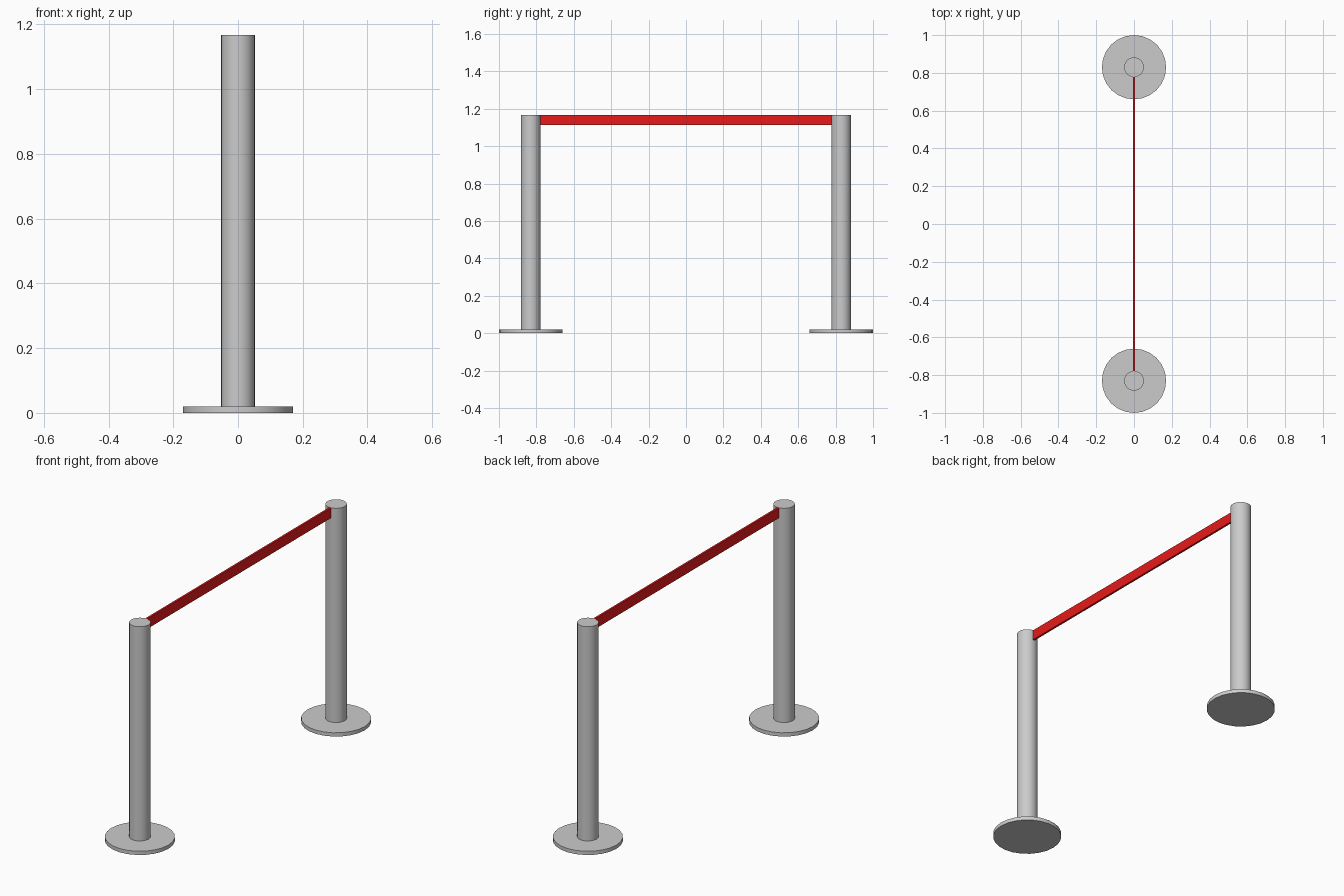
import bpy

if "Cube" in bpy.data.objects:
    bpy.data.objects.remove(bpy.data.objects["Cube"])

SIDES = 24
POST_Y, POST_R, BASE_R = 0.83, 0.052, 0.17
BASE_H, TOP = 0.02, 1.167


def cylinder(name, radius, y, z0, z1):
    bpy.ops.mesh.primitive_cylinder_add(
        vertices=SIDES, radius=radius, depth=z1 - z0, location=(0, y, (z0 + z1) / 2))
    obj = bpy.context.object
    obj.name = name
    bpy.ops.object.shade_smooth_by_angle()
    return obj


# Two posts, each on a round floor plate
for label, side in (("front", -1), ("back", 1)):
    cylinder(label + "_base", BASE_R, side * POST_Y, 0, BASE_H)
    cylinder(label + "_post", POST_R, side * POST_Y, BASE_H, TOP)

# Red belt stretched between the post tops
belt_bottom, belt_top = 1.112, 1.166
bpy.ops.mesh.primitive_cube_add(size=1, location=(0, 0, (belt_bottom + belt_top) / 2))
belt = bpy.context.object
belt.name = "belt"
belt.scale = (0.011, 2 * (POST_Y - POST_R + 0.003), belt_top - belt_bottom)
bpy.ops.object.transform_apply(location=False, rotation=False, scale=True)

red = bpy.data.materials.new("belt_red")
red.diffuse_color = (0.8, 0.01, 0.01, 1)
red.use_nodes = True
red.node_tree.nodes["Principled BSDF"].inputs["Base Color"].default_value = red.diffuse_color
belt.data.materials.append(red)
